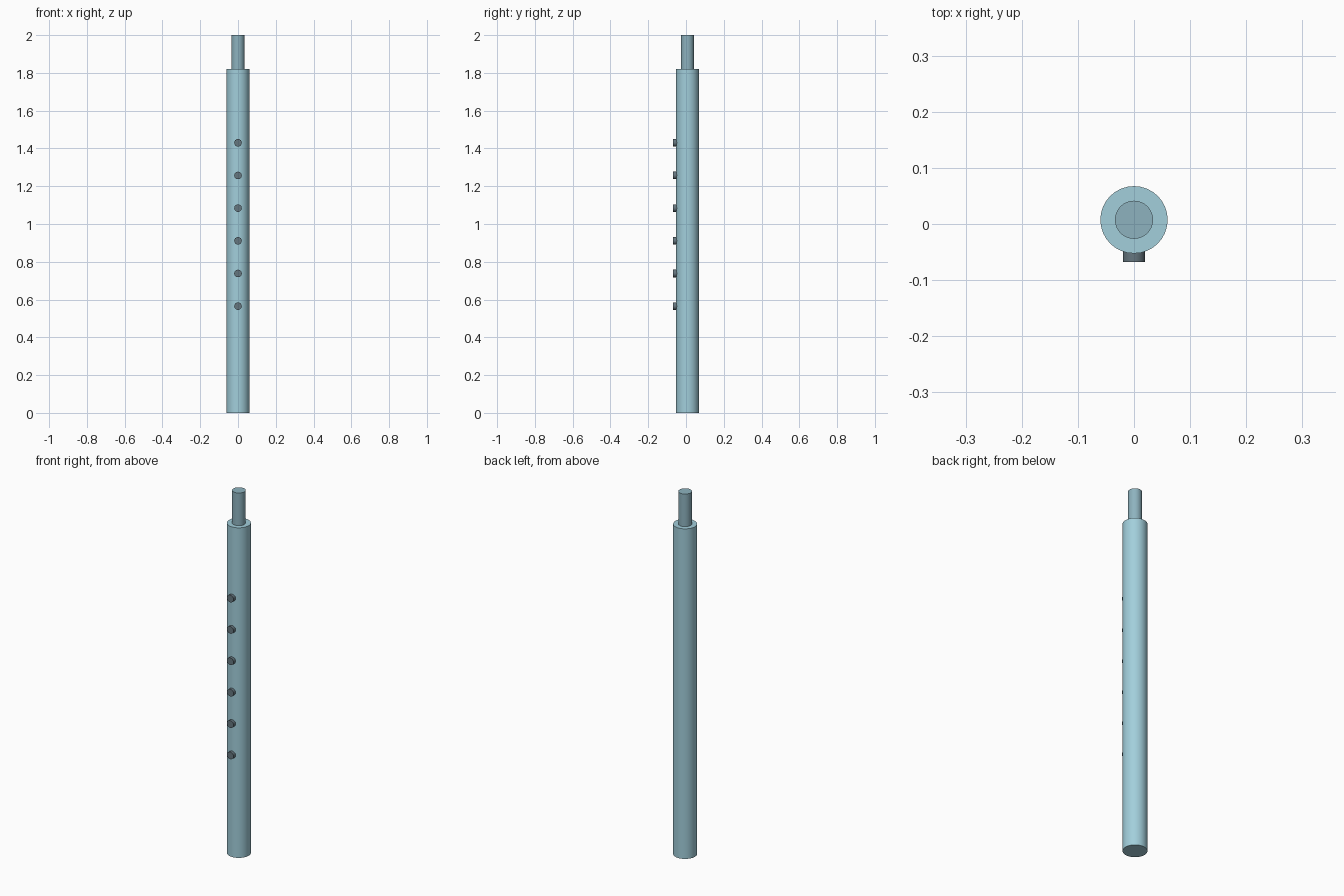
import bpy, math

if "Cube" in bpy.data.objects:
    bpy.data.objects.remove(bpy.data.objects["Cube"])

Y = 0.0075  # axis of the tube, offset so the keys balance the bounds


def material(name, color):
    m = bpy.data.materials.new(name)
    m.diffuse_color = (*color, 1)
    m.use_nodes = True
    m.node_tree.nodes["Principled BSDF"].inputs["Base Color"].default_value = m.diffuse_color
    return m


def cylinder(name, radius, depth, location, mat, rotation=(0, 0, 0), sides=32):
    bpy.ops.mesh.primitive_cylinder_add(vertices=sides, radius=radius, depth=depth,
                                        location=location, rotation=rotation)
    ob = bpy.context.object
    ob.name = name
    ob.data.materials.append(mat)
    bpy.ops.object.shade_smooth_by_angle(angle=math.radians(30))
    return ob


blue = material("pale_blue", (0.36, 0.62, 0.71))
dull_blue = material("dull_blue", (0.27, 0.45, 0.52))
dark = material("dark_grey", (0.13, 0.18, 0.21))

# Main tube and narrower mouthpiece
cylinder("tube", 0.06, 1.82, (0, Y, 0.91), blue)
cylinder("mouthpiece", 0.034, 0.20, (0, Y, 1.90), dull_blue)

# Row of six round keys along the front
for i in range(6):
    cylinder(f"key_{i + 1}", 0.02, 0.03, (0, -0.0525, 0.565 + 0.173 * i), dark,
             rotation=(math.pi / 2, 0, 0))
